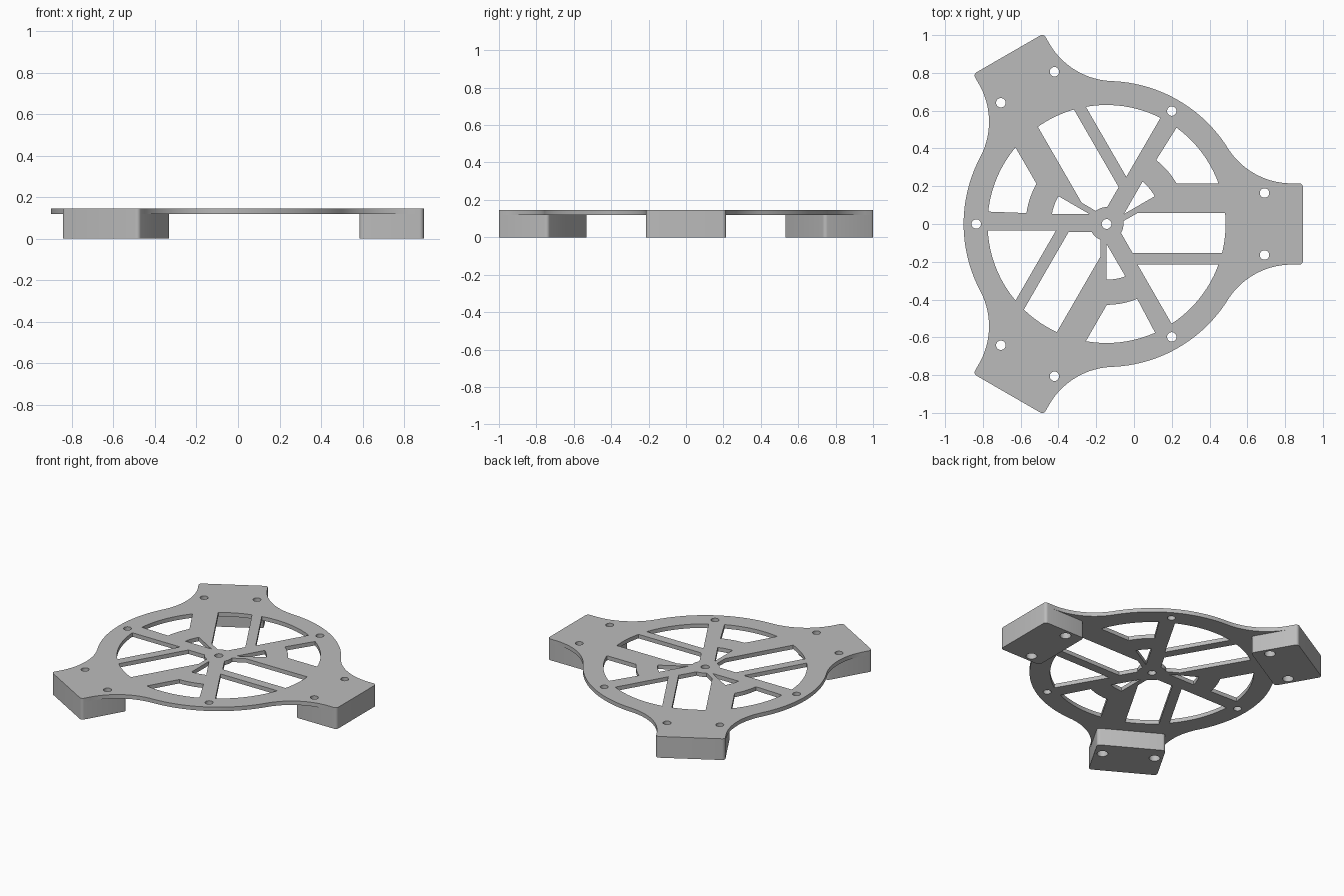
import bpy
from math import sin, cos, radians, degrees, atan2, hypot, sqrt

if "Cube" in bpy.data.objects:
    bpy.data.objects.remove(bpy.data.objects["Cube"])

CENTRE_X = -0.145
RING, INNER = 0.757, 0.63      # outer and inner radius of the wheel
TIP, HALF = 1.04, 0.215        # arm reach and half width
FILLET, CORNER = 0.4, 0.02
PLATE_Z, TOP_Z = 0.118, 0.145

grey = bpy.data.materials.new("light grey")
grey.use_nodes = True
colour = (0.5, 0.5, 0.5, 1)
grey.diffuse_color = colour
grey.node_tree.nodes["Principled BSDF"].inputs["Base Color"].default_value = colour


def arc(cx, cy, r, a0, a1, n):
    angles = [radians(a0 + (a1 - a0) * i / n) for i in range(n + 1)]
    return [(cx + r * cos(a), cy + r * sin(a)) for a in angles]


def rim(p, q, n=12):
    """Arc about the hub that joins two points of equal radius."""
    r = hypot(*p)
    return arc(0, 0, r, degrees(atan2(p[1], p[0])), degrees(atan2(q[1], q[0])), n)


def on_rim(v):
    return (sqrt(INNER ** 2 - v ** 2), v)


def circle(x, y, r):
    return arc(x, y, r, 0, 345, 23)


def turn(points, angle):
    c, s = cos(radians(angle)), sin(radians(angle))
    return [(x * c - y * s, x * s + y * c) for x, y in points]


def clean(points):
    return [p for i, p in enumerate(points)
            if hypot(p[0] - points[i - 1][0], p[1] - points[i - 1][1]) > 1e-5]


def extruded(name, loops, z0, z1):
    """Flat part with holes: the first loop is the outline."""
    curve = bpy.data.curves.new(name, "CURVE")
    curve.dimensions = "2D"
    curve.fill_mode = "BOTH"
    curve.extrude = (z1 - z0) / 2
    for loop in loops:
        loop = clean(loop)
        spline = curve.splines.new("POLY")
        spline.points.add(len(loop) - 1)
        for point, (x, y) in zip(spline.points, loop):
            point.co = (x, y, 0, 1)
        spline.use_cyclic_u = True
    curve.materials.append(grey)
    obj = bpy.data.objects.new(name, curve)
    obj.location = (CENTRE_X, 0, (z0 + z1) / 2)
    bpy.context.collection.objects.link(obj)
    bpy.ops.object.select_all(action="DESELECT")
    obj.select_set(True)
    bpy.context.view_layer.objects.active = obj
    bpy.ops.object.convert(target="MESH")
    bpy.ops.object.shade_smooth_by_angle(angle=radians(30))


# Outline of one third: arm corner, concave fillet, ring, mirrored
fy = HALF + FILLET
fx = sqrt((RING + FILLET) ** 2 - fy ** 2)
meet = degrees(atan2(fy, fx))
upper = (arc(TIP - CORNER, HALF - CORNER, CORNER, 0, 90, 5)
         + arc(fx, fy, FILLET, 270, 180 + meet, 20)
         + arc(0, 0, RING, meet, 60, 12))
third = [(x, -y) for x, y in reversed(upper)] + upper

# Windows of one third
arm_window = ([(0.164, 0.058)] + rim(on_rim(0.058), on_rim(-0.153))
              + [(0.137, -0.153)] + rim((0.076, -0.047), (0.088, 0.015), 6))
side_window = [(0.164, -HALF)] + rim(on_rim(-HALF), (0.344, -0.528))
web_window = (rim((0.37, 0.51), on_rim(HALF)) + rim((0.37, HALF), (0.262, 0.338)))
hub_window = [(0.092, 0.053)] + rim((0.255, 0.147), (0.19, 0.224))
windows = [arm_window, side_window, web_window, hub_window]

# Screw holes of one third
arm_holes = [(0.836, 0.164), (0.836, -0.164)]
holes = [circle(x, y, 0.025) for x, y in arm_holes]
holes.append(circle(0.69 * cos(radians(60)), 0.69 * sin(radians(60)), 0.025))

# Wheel plate
outline, cutouts = [], [circle(0, 0, 0.026)]
for angle in (0, 120, 240):
    outline += turn(third, angle)
    cutouts += [turn(loop, angle) for loop in windows + holes]
extruded("wheel_plate", [outline] + cutouts, PLATE_Z, TOP_Z)

# Foot blocks under the arms
back = 0.73
block = []
for x, y, a in ((TIP - CORNER, HALF - CORNER, 0), (back + CORNER, HALF - CORNER, 90),
                (back + CORNER, CORNER - HALF, 180), (TIP - CORNER, CORNER - HALF, 270)):
    block += arc(x, y, CORNER, a, a + 90, 5)
sockets = [circle(x, y, 0.034) for x, y in arm_holes]
for name, angle in (("left_foot", 0), ("back_foot", 120), ("front_foot", 240)):
    extruded(name, [turn(loop, angle) for loop in [block] + sockets], 0, PLATE_Z)
